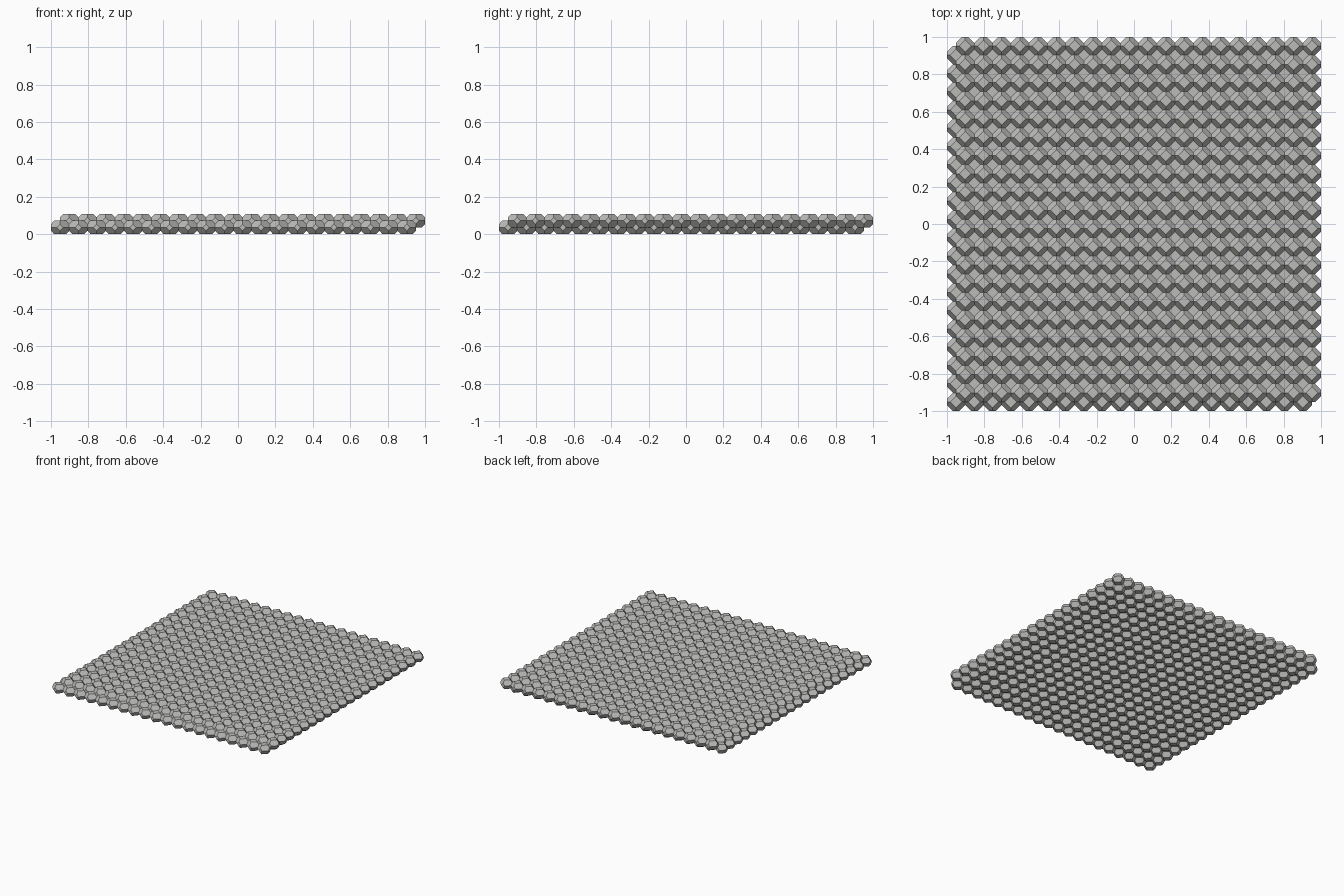
import bpy
import bmesh
import math

cube = bpy.data.objects.get("Cube")
if cube:
    bpy.data.objects.remove(cube, do_unlink=True)

COUNT = 20                    # cells along each side
PITCH = 2 / (COUNT + 0.5)     # cell width and spacing
HEIGHT = 0.072                # height of one cell
HALF = PITCH / 2
SIDE = 0.175 * PITCH          # half width of the side diamonds
TOP = HALF - SIDE             # half diagonal of the top diamond

grey = bpy.data.materials.new("light grey")
grey.use_nodes = True
color = (0.5, 0.5, 0.49, 1)
grey.diffuse_color = color
grey.node_tree.nodes["Principled BSDF"].inputs["Base Color"].default_value = color


def cell_mesh():
    """One flattened truncated octahedron, centred on its origin."""
    bm = bmesh.new()
    for sign in (-1, 1):
        # diamond on the top or bottom
        for p in ((TOP, 0), (-TOP, 0), (0, TOP), (0, -TOP)):
            bm.verts.new((p[0], p[1], sign * HEIGHT / 2))
        # upright diamonds on the four sides
        for side in (-1, 1):
            bm.verts.new((side * HALF, 0, sign * HEIGHT / 4))
            bm.verts.new((0, side * HALF, sign * HEIGHT / 4))
            bm.verts.new((side * HALF, sign * SIDE, 0))
            bm.verts.new((sign * SIDE, side * HALF, 0))
    bmesh.ops.convex_hull(bm, input=bm.verts[:])
    # merge the hull triangles into flat polygons
    bmesh.ops.dissolve_limit(bm, angle_limit=math.radians(2),
                             verts=bm.verts[:], edges=bm.edges[:])
    bmesh.ops.recalc_face_normals(bm, faces=bm.faces[:])
    mesh = bpy.data.meshes.new("cell")
    bm.to_mesh(mesh)
    bm.free()
    mesh.materials.append(grey)
    return mesh


def add_layer(name, mesh, shift, z):
    """A square sheet of cells, repeated along x and y."""
    layer = bpy.data.objects.new(name, mesh)
    bpy.context.collection.objects.link(layer)
    layer.location = (-1 + HALF + shift, -1 + HALF + shift, z)
    for axis in range(2):
        array = layer.modifiers.new("repeat", "ARRAY")
        array.count = COUNT
        array.use_relative_offset = False
        array.use_constant_offset = True
        offset = [0, 0, 0]
        offset[axis] = PITCH
        array.constant_offset_displace = offset


# Two interlocking layers, the upper one moved by half a cell
cell = cell_mesh()
add_layer("lower_cell_layer", cell, 0, HEIGHT / 2)
add_layer("upper_cell_layer", cell, HALF, HEIGHT)
